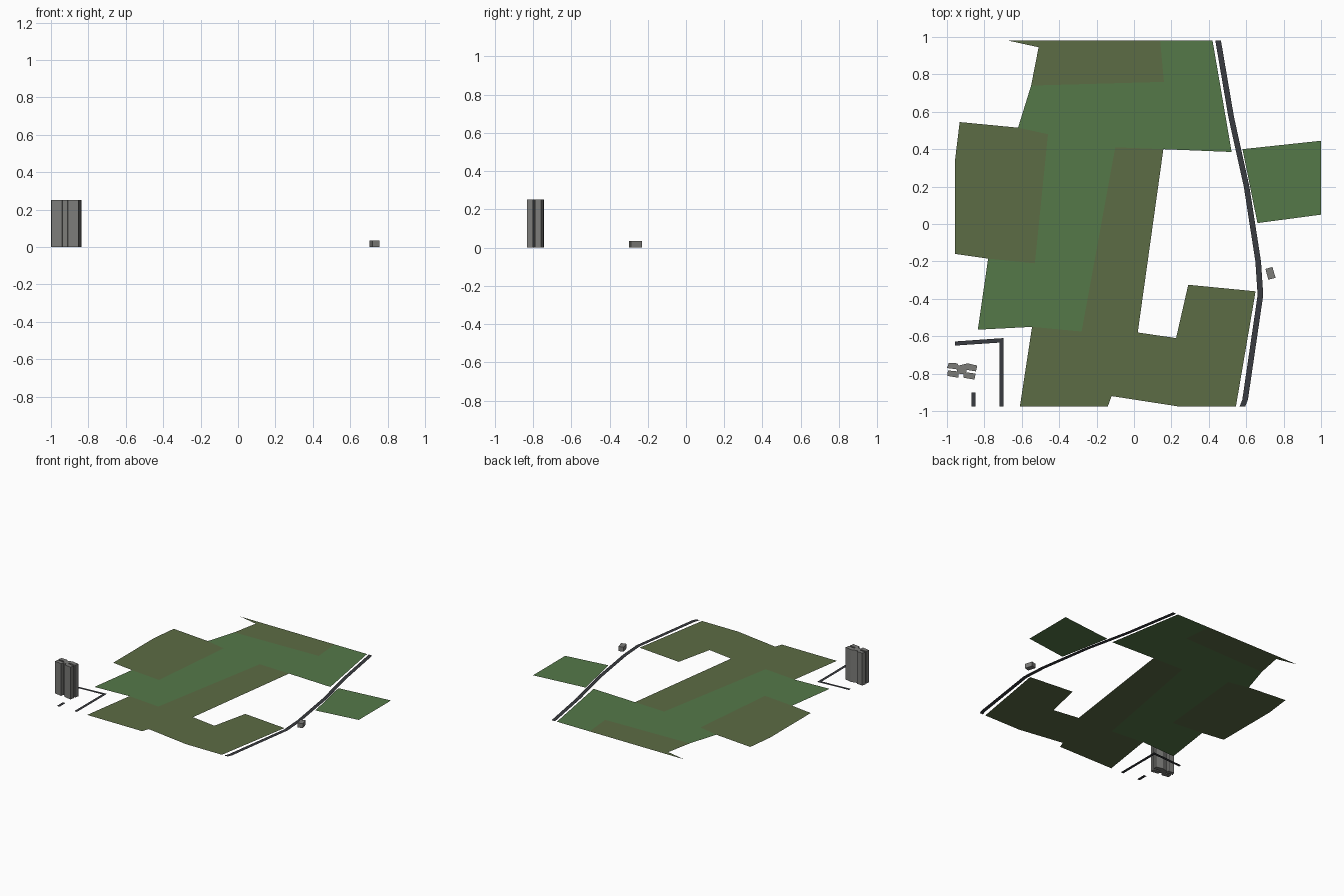
import bpy, bmesh

if "Cube" in bpy.data.objects:
    bpy.data.objects.remove(bpy.data.objects["Cube"])


def material(name, rgb):
    m = bpy.data.materials.new(name)
    m.diffuse_color = (*rgb, 1)
    m.use_nodes = True
    m.node_tree.nodes["Principled BSDF"].inputs["Base Color"].default_value = m.diffuse_color
    return m


GREEN = material("grass_green", (0.09, 0.19, 0.066))
OLIVE = material("scrub_olive", (0.107, 0.15, 0.058))
ASPHALT = material("asphalt", (0.04, 0.043, 0.05))
STONE = material("building_grey", (0.2, 0.2, 0.19))


def outline(name, pts, mat, height=0):
    """Flat polygon at ground level, extruded to a closed block if height > 0."""
    bm = bmesh.new()
    face = bm.faces.new([bm.verts.new((x, y, 0)) for x, y in pts])
    face.normal_update()
    if face.normal.z < 0:
        face.normal_flip()
    if height:
        res = bmesh.ops.extrude_face_region(bm, geom=[face], use_keep_orig=True)
        top = [v for v in res["geom"] if isinstance(v, bmesh.types.BMVert)]
        bmesh.ops.translate(bm, verts=top, vec=(0, 0, height))
        bmesh.ops.recalc_face_normals(bm, faces=bm.faces)
    me = bpy.data.meshes.new(name)
    bm.to_mesh(me)
    bm.free()
    me.materials.append(mat)
    ob = bpy.data.objects.new(name, me)
    bpy.context.collection.objects.link(ob)
    return ob


# Land parcels, sharing their borders
outline("north_scrub", [(-.67, .98), (-.51, .945), (-.55, .74), (.16, .76), (.14, .98)], OLIVE)
outline("north_grass", [(.14, .98), (.42, .98), (.522, .385), (.157, .40), (-.1, .41),
                        (-.46, .48), (-.62, .515), (-.55, .74), (.16, .76)], GREEN)
outline("west_scrub", [(-.932, .545), (-.62, .515), (-.46, .48), (-.53, -.21),
                       (-.78, -.185), (-.957, -.16), (-.957, .34)], OLIVE)
outline("central_grass", [(-.46, .48), (-.1, .41), (-.28, -.575), (-.545, -.55),
                          (-.835, -.565), (-.78, -.185), (-.53, -.21)], GREEN)
outline("south_scrub", [(-.1, .41), (.157, .40), (.02, -.58), (.225, -.61), (.29, -.325),
                        (.65, -.36), (.545, -.975), (.235, -.975), (-.12, -.92),
                        (-.14, -.975), (-.61, -.975), (-.545, -.55), (-.28, -.575)], OLIVE)
outline("east_grass", [(.58, .40), (1, .445), (1, .05), (.66, .005)], GREEN)

# Main road: constant-width strip along its centre line
path = [(.45, .98), (.52, .57), (.602, .2), (.664, -.2), (.676, -.38), (.594, -.94), (.58, -.975)]
outline("main_road", [(x - .015, y) for x, y in path] + [(x + .015, y) for x, y in path[::-1]], ASPHALT)

# Service lanes in the south-west corner
outline("corner_lane", [(-.957, -.628), (-.697, -.61), (-.697, -.975), (-.72, -.975),
                        (-.72, -.634), (-.957, -.65)], ASPHALT)
outline("short_lane", [(-.87, -.90), (-.847, -.90), (-.847, -.975), (-.87, -.975)], ASPHALT)

# Tower block with notched wings
outline("tower_block", [(-.99, -.742), (-.945, -.745), (-.938, -.757), (-.89, -.745),
                        (-.838, -.757), (-.845, -.788), (-.895, -.78), (-.897, -.793),
                        (-.847, -.80), (-.853, -.832), (-.91, -.822), (-.912, -.803),
                        (-.937, -.80), (-.94, -.822), (-.998, -.812), (-.995, -.783),
                        (-.945, -.788), (-.948, -.777), (-1, -.77)], STONE, .25)

# Small house beside the main road
outline("small_house", [(.703, -.24), (.74, -.23), (.757, -.288), (.718, -.298)], STONE, .035)
